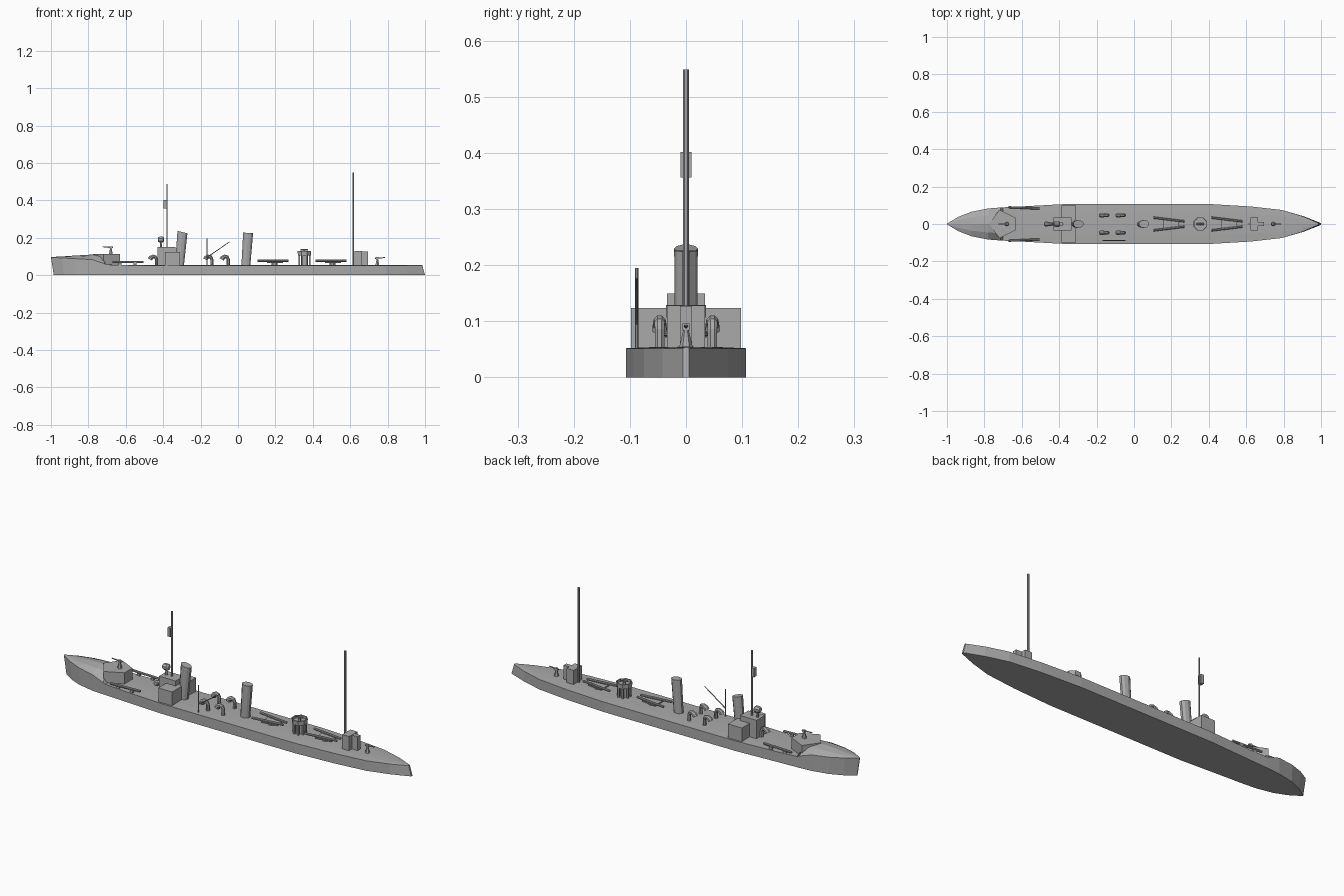
import bpy, bmesh, math
from mathutils import Vector

cube = bpy.data.objects.get("Cube")
if cube:
    bpy.data.objects.remove(cube, do_unlink=True)

grey = bpy.data.materials.new("warship grey")
grey.use_nodes = True
COLOUR = (0.4, 0.4, 0.4, 1)
grey.diffuse_color = COLOUR
grey.node_tree.nodes["Principled BSDF"].inputs["Base Color"].default_value = COLOUR

DECK = 0.054


def loft(name, rings):
    """Skin a list of equal-length closed rings and cap both ends."""
    bm = bmesh.new()
    rows = [[bm.verts.new(p) for p in ring] for ring in rings]
    n = len(rows[0])
    for a, b in zip(rows, rows[1:]):
        for i in range(n):
            j = (i + 1) % n
            bm.faces.new((a[i], a[j], b[j], b[i]))
    bm.faces.new(rows[0])
    bm.faces.new(rows[-1])
    bmesh.ops.recalc_face_normals(bm, faces=bm.faces)
    mesh = bpy.data.meshes.new(name)
    bm.to_mesh(mesh)
    bm.free()
    mesh.materials.append(grey)
    obj = bpy.data.objects.new(name, mesh)
    bpy.context.collection.objects.link(obj)
    return obj


def prism(name, outline, z0, z1):
    return loft(name, [[(x, y, z) for x, y in outline] for z in (z0, z1)])


def box(name, x0, x1, half, z1, z0=DECK - 0.004, y=0):
    return prism(name, [(x0, y - half), (x1, y - half), (x1, y + half), (x0, y + half)], z0, z1)


def ngon(x, y, rx, ry, n):
    turns = [2 * math.pi * (i + 0.5) / n for i in range(n)]
    return [(x + rx * math.cos(t), y + ry * math.sin(t)) for t in turns]


def pipe(name, path, radii, n=8):
    """Round bar along a path, with one radius per point."""
    path = [Vector(p) for p in path]
    rings = []
    for i, p in enumerate(path):
        t = (path[min(i + 1, len(path) - 1)] - path[max(i - 1, 0)]).normalized()
        side = Vector((0, 1, 0)) if abs(t.y) < 0.9 else Vector((1, 0, 0))
        u = t.cross(side).normalized()
        v = t.cross(u)
        rings.append([p + radii[i] * (u * c + v * s) for c, s in ngon(0, 0, 1, 1, n)])
    return loft(name, rings)


# Hull: x at deck, x at keel, half width, edge height, crown height
stations = [
    (-1.0, -0.985, 0.002, 0.095, 0.097),
    (-0.94, -0.93, 0.038, 0.092, 0.100),
    (-0.87, -0.865, 0.065, 0.088, 0.105),
    (-0.78, -0.78, 0.083, 0.083, 0.110),
    (-0.715, -0.715, 0.088, 0.062, 0.112),
    (-0.70, -0.70, 0.089, 0.056, 0.056),
    (-0.60, -0.60, 0.094, 0.053, 0.055),
    (-0.36, -0.36, 0.107, 0.052, 0.055),
    (0.40, 0.40, 0.107, 0.052, 0.055),
    (0.62, 0.62, 0.094, 0.052, 0.055),
    (0.79, 0.79, 0.075, 0.052, 0.055),
    (0.90, 0.905, 0.042, 0.052, 0.055),
    (0.985, 1.0, 0.005, 0.052, 0.054),
]
hull = []
for xd, xk, w, edge, crown in stations:
    mid = edge + (crown - edge) * 0.72
    hull.append([(xk, -w, 0), (xd, -w, edge), (xd, -w * 0.55, mid), (xd, 0, crown),
                 (xd, w * 0.55, mid), (xd, w, edge), (xk, w, 0)])
loft("hull", hull)

# Raised gun platform at the forecastle
half = [(-0.775, 0.0), (-0.72, 0.076), (-0.69, 0.062), (-0.63, 0.032)]
prism("forward_gun_platform", half + [(x, -y) for x, y in half[:0:-1]], 0.052, 0.113)


# Deck guns
def gun(name, x, z, aim, length):
    pipe(name + "_mount", [(x, 0, z), (x, 0, z + 0.034)], [0.012, 0.004], 6)
    pipe(name + "_barrel", [(x - aim * 0.012, 0, z + 0.036), (x + aim * length, 0, z + 0.04)],
         [0.0045, 0.0025], 6)
    box(name + "_breech", x - 0.006, x + 0.006, 0.006, z + 0.042, z + 0.03)


gun("forward_gun", -0.68, 0.112, -1, 0.045)
gun("aft_gun", 0.745, DECK, 1, 0.04)

# Bridge with searchlight
box("bridge_deckhouse", -0.39, -0.31, 0.098, 0.124)
box("wheelhouse", -0.43, -0.335, 0.034, 0.15)
pipe("bridge_searchlight_stand", [(-0.412, 0, 0.148), (-0.412, 0, 0.18)], [0.007, 0.004], 6)
pipe("bridge_searchlight", [(-0.428, 0, 0.19), (-0.42, 0, 0.19), (-0.402, 0, 0.19), (-0.395, 0, 0.19)],
     [0.013, 0.017, 0.017, 0.01])

# Masts and lookout box
pipe("foremast", [(-0.38, 0, 0.148), (-0.38, 0, 0.488)], [0.004, 0.004], 6)
box("lookout_box", -0.399, -0.383, 0.01, 0.402, 0.356)
pipe("mainmast", [(0.617, 0, 0.05), (0.617, 0, 0.549)], [0.005, 0.005], 6)


# Funnels leaning aft
def funnel(name, x0, x1, z1, slope):
    base = [(x, y, DECK - 0.004) for x, y in ngon(x0, 0, 0.025, 0.02, 10)]
    top = [(x, y, z1 - slope * (x - x1)) for x, y in ngon(x1, 0, 0.028, 0.021, 10)]
    loft(name, [base, top])


funnel("forward_funnel", -0.313, -0.297, 0.23, 0.25)
funnel("aft_funnel", 0.042, 0.054, 0.226, 0.05)


# Cowl ventilators opening forward
def cowl(name, x, y):
    path = [(x + 0.01, y, 0.05), (x + 0.01, y, 0.085), (x + 0.004, y, 0.097),
            (x - 0.008, y, 0.1), (x - 0.02, y, 0.093), (x - 0.025, y, 0.084)]
    pipe(name, path, [0.009, 0.009, 0.01, 0.011, 0.013, 0.014])


for x in (-0.15, -0.062):
    for y in (-0.047, 0.047):
        cowl("ventilator", x, y)
cowl("bridge_ventilator", -0.446, 0)

# Boat crane on the right side
pipe("crane_post", [(-0.165, -0.088, 0.05), (-0.165, -0.088, 0.195)], [0.003, 0.003], 6)
pipe("crane_boom", [(-0.165, -0.088, 0.096), (-0.045, -0.088, 0.178)], [0.003, 0.002], 6)

# Twin torpedo tubes converging aft
for x in (0.105, 0.415):
    prism("tube_turntable", [(x + 0.05, -0.032), (x + 0.135, -0.02), (x + 0.135, 0.02),
                             (x + 0.05, 0.032)], 0.065, 0.071)
    pipe("tube_pivot", [(x + 0.09, 0, 0.05), (x + 0.09, 0, 0.067)], [0.018, 0.018])
    for s in (-1, 1):
        pipe("torpedo_tube", [(x, s * 0.034, 0.077), (x + 0.165, s * 0.014, 0.077)], [0.006, 0.006])

# Single tubes along the forward deck edges
for s in (-1, 1):
    pipe("side_tube", [(-0.67, s * 0.09, 0.07), (-0.505, s * 0.082, 0.07)], [0.006, 0.006])
    for x in (-0.63, -0.55):
        box("side_tube_support", x - 0.008, x + 0.008, 0.005, 0.067, y=s * 0.086)

# Aft searchlight tower: octagonal tub on columns
X = 0.355
prism("tower_core", ngon(X, 0, 0.02, 0.02, 8), 0.05, 0.11)
for x, y in ngon(X, 0, 0.03, 0.03, 8):
    box("tower_column", x - 0.004, x + 0.004, 0.004, 0.108, y=y)
rings = [(0.038, 0.106), (0.039, 0.129), (0.034, 0.129), (0.034, 0.116)]
loft("tower_tub", [[(x, y, z) for x, y in ngon(X, 0, r, r, 8)] for r, z in rings])
pipe("tower_light_stand", [(X, 0, 0.114), (X, 0, 0.134)], [0.008, 0.004], 6)
pipe("tower_light", [(X - 0.02, 0, 0.136), (X + 0.018, 0, 0.136)], [0.004, 0.005], 6)

# Aft deckhouse, T-shaped in plan
box("aft_deckhouse", 0.623, 0.663, 0.034, 0.128)
box("aft_deckhouse_wing", 0.66, 0.696, 0.011, 0.127)
